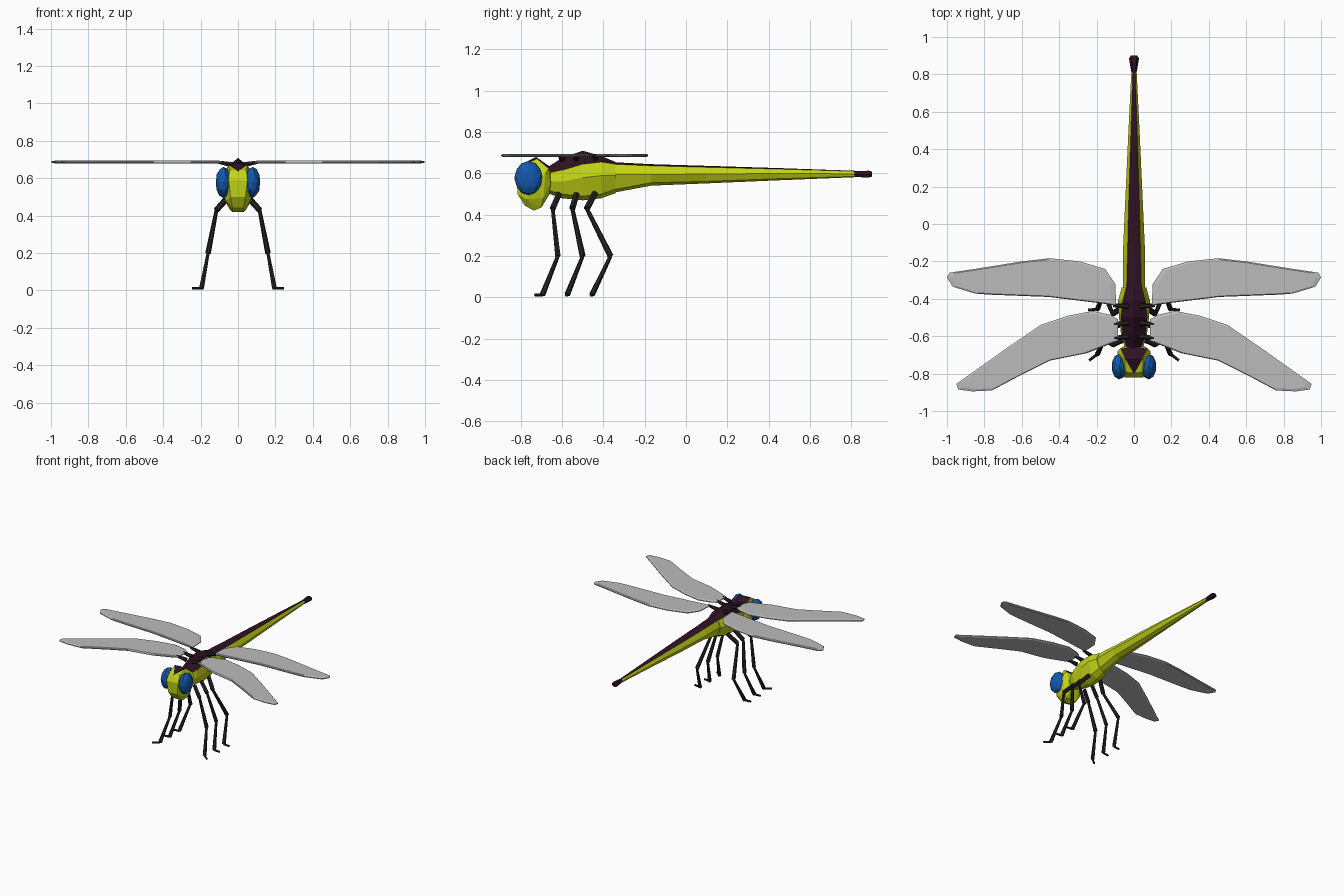
import bpy, bmesh, math
from mathutils import Vector


def material(name, rgb):
    m = bpy.data.materials.new(name)
    m.diffuse_color = (*rgb, 1)
    return m


YELLOW = material("lime_yellow", (0.55, 0.66, 0.008))
PLUM = material("dark_plum", (0.028, 0.006, 0.018))
BLUE = material("eye_blue", (0.006, 0.10, 0.42))
BLACK = material("leg_black", (0.017, 0.017, 0.018))
GREY = material("wing_grey", (0.50, 0.50, 0.50))


def finish(bm, name, *mats):
    bmesh.ops.recalc_face_normals(bm, faces=bm.faces)
    me = bpy.data.meshes.new(name)
    bm.to_mesh(me)
    bm.free()
    for m in mats:
        me.materials.append(m)
    ob = bpy.data.objects.new(name, me)
    bpy.context.collection.objects.link(ob)
    return ob


def bridge(bm, rings, caps=True):
    """Skin a list of vertex rings; returns the side faces with their index round the ring."""
    out = []
    n = len(rings[0])
    for a, b in zip(rings, rings[1:]):
        for i in range(n):
            j = (i + 1) % n
            out.append((bm.faces.new((a[i], a[j], b[j], b[i])), i))
    if caps:
        bm.faces.new(rings[0])
        bm.faces.new(rings[-1])
    return out


def body(name, sections):
    """Section: y, top z, shoulder x/z, side x/z, low x/z, bottom z. The roof is dark."""
    bm = bmesh.new()
    rings = []
    for y, top, sx, sz, mx, mz, lx, lz, bot in sections:
        pts = [(0, top), (sx, sz), (mx, mz), (lx, lz), (0, bot), (-lx, lz), (-mx, mz), (-sx, sz)]
        rings.append([bm.verts.new((x, y, z)) for x, z in pts])
    for f, i in bridge(bm, rings):
        f.material_index = 1 if i in (0, 7) else 0
    return finish(bm, name, YELLOW, PLUM)


def hull(name, mat, half_points):
    """Faceted solid around points mirrored in x."""
    bm = bmesh.new()
    for x, y, z in half_points:
        for s in ((1, -1) if x else (1,)):
            bm.verts.new((s * x, y, z))
    res = bmesh.ops.convex_hull(bm, input=bm.verts)
    bmesh.ops.delete(bm, geom=[v for v in bm.verts if not v.link_faces], context='VERTS')
    return finish(bm, name, mat)


def limb(name, mat, segments, sides=6):
    """Tapered rods: (start, end, start radius, end radius)."""
    bm = bmesh.new()
    for a, b, ra, rb in segments:
        a, b = Vector(a), Vector(b)
        q = (b - a).to_track_quat('Z', 'Y')
        rings = []
        for p, r in ((a, ra), (b, rb)):
            rings.append([bm.verts.new(p + q @ Vector((r * math.cos(t), r * math.sin(t), 0)))
                          for t in (2 * math.pi * k / sides for k in range(sides))])
        bridge(bm, rings)
    return finish(bm, name, mat)


# Thorax and long tapering abdomen
body("thorax", [
    (-0.67, 0.63, 0.035, 0.60, 0.045, 0.56, 0.030, 0.52, 0.505),
    (-0.60, 0.675, 0.060, 0.615, 0.068, 0.56, 0.045, 0.50, 0.48),
    (-0.50, 0.71, 0.070, 0.645, 0.080, 0.58, 0.050, 0.49, 0.47),
    (-0.41, 0.685, 0.060, 0.655, 0.085, 0.59, 0.050, 0.50, 0.48),
    (-0.34, 0.655, 0.042, 0.645, 0.066, 0.59, 0.040, 0.525, 0.505),
])
body("abdomen", [
    (-0.36, 0.655, 0.040, 0.645, 0.060, 0.595, 0.038, 0.52, 0.505),
    (-0.17, 0.645, 0.035, 0.637, 0.060, 0.595, 0.036, 0.555, 0.541),
    (0.10, 0.637, 0.029, 0.630, 0.048, 0.597, 0.030, 0.562, 0.552),
    (0.45, 0.626, 0.018, 0.621, 0.032, 0.600, 0.021, 0.575, 0.567),
    (0.82, 0.613, 0.006, 0.611, 0.014, 0.598, 0.010, 0.586, 0.582),
])

# Flared tail tip
bm = bmesh.new()
tip = []
for y, w, h in ((0.805, 0.013, 0.016), (0.885, 0.027, 0.019), (0.90, 0.018, 0.014)):
    tip.append([bm.verts.new((w * math.cos(t), y, 0.597 + h * math.sin(t)))
                for t in (math.pi * k / 3 for k in range(6))])
bridge(bm, tip)
finish(bm, "tail_tip", PLUM)

# Faceted head with a dark crown
hull("head", YELLOW, [
    (0.030, -0.735, 0.42), (0.045, -0.70, 0.435), (0.030, -0.78, 0.445), (0.062, -0.77, 0.475),
    (0.070, -0.69, 0.48), (0.040, -0.815, 0.50), (0.050, -0.82, 0.59), (0.045, -0.79, 0.645),
    (0, -0.80, 0.635), (0.085, -0.73, 0.54), (0.088, -0.68, 0.60), (0.060, -0.655, 0.55),
    (0.072, -0.665, 0.625), (0.050, -0.72, 0.67), (0.040, -0.66, 0.50), (0, -0.65, 0.60),
])
hull("head_crown", PLUM, [
    (0, -0.803, 0.640), (0.044, -0.725, 0.676), (0.070, -0.667, 0.636),
    (0, -0.725, 0.680), (0, -0.655, 0.630), (0, -0.70, 0.625),
])

# Outline of each wing (right-hand side)
WINGS = {
    "fore_wing": [(0.085, -0.51), (0.13, -0.485), (0.22, -0.465), (0.35, -0.49), (0.50, -0.54),
                  (0.69, -0.67), (0.95, -0.855), (0.94, -0.885), (0.865, -0.895), (0.76, -0.89),
                  (0.60, -0.805), (0.45, -0.73), (0.25, -0.69), (0.085, -0.625)],
    "hind_wing": [(0.095, -0.435), (0.10, -0.32), (0.155, -0.24), (0.29, -0.20), (0.45, -0.183),
                  (0.60, -0.20), (0.85, -0.24), (0.985, -0.26), (1.0, -0.285), (0.97, -0.335),
                  (0.85, -0.372), (0.77, -0.378), (0.455, -0.39), (0.25, -0.415)],
}
# Leg joints: hip, upper joint, knee, ankle, toe (right-hand side)
LEGS = {
    "front_leg": [(0.05, -0.615, 0.50), (0.115, -0.645, 0.43), (0.16, -0.62, 0.20),
                  (0.195, -0.695, 0.012), (0.24, -0.73, 0.012)],
    "middle_leg": [(0.05, -0.53, 0.50), (0.115, -0.55, 0.43), (0.16, -0.50, 0.20),
                   (0.195, -0.575, 0.012), (0.245, -0.58, 0.012)],
    "hind_leg": [(0.05, -0.44, 0.505), (0.115, -0.48, 0.43), (0.16, -0.365, 0.20),
                 (0.195, -0.455, 0.012), (0.245, -0.46, 0.012)],
}

for s, side in ((1, "right"), (-1, "left")):
    # Compound eye
    bm = bmesh.new()
    bmesh.ops.create_icosphere(bm, subdivisions=2, radius=1)
    for v in bm.verts:
        v.co = Vector((s * 0.078 + v.co.x * 0.042, -0.762 + v.co.y * 0.069, 0.578 + v.co.z * 0.083))
    finish(bm, side + "_eye", BLUE)

    # Thin wings with a bevelled rim
    for name, outline in WINGS.items():
        bm = bmesh.new()
        cx = sum(p[0] for p in outline) / len(outline)
        cy = sum(p[1] for p in outline) / len(outline)
        rings = []
        for k, z in ((0.94, 0.679), (1, 0.684), (1, 0.690), (0.94, 0.695)):
            rings.append([bm.verts.new((s * (cx + (x - cx) * k), cy + (y - cy) * k, z))
                          for x, y in outline])
        bridge(bm, rings)
        finish(bm, side + "_" + name, GREY)

    # Short struts joining wings to the thorax
    limb(side + "_wing_struts", BLACK,
         [((s * 0.03, y, 0.672), (s * 0.11, y + d, 0.687), 0.016, 0.009)
          for y, d in ((-0.44, 0.005), (-0.53, -0.005), (-0.60, -0.01))])

    # Jointed legs
    for name, joints in LEGS.items():
        p = [(s * x, y, z) for x, y, z in joints]
        radii = ((0.015, 0.016), (0.010, 0.015), (0.009, 0.014), (0.008, 0.007))
        limb(side + "_" + name, BLACK,
             [(p[i], p[i + 1], *radii[i]) for i in range(4)])
